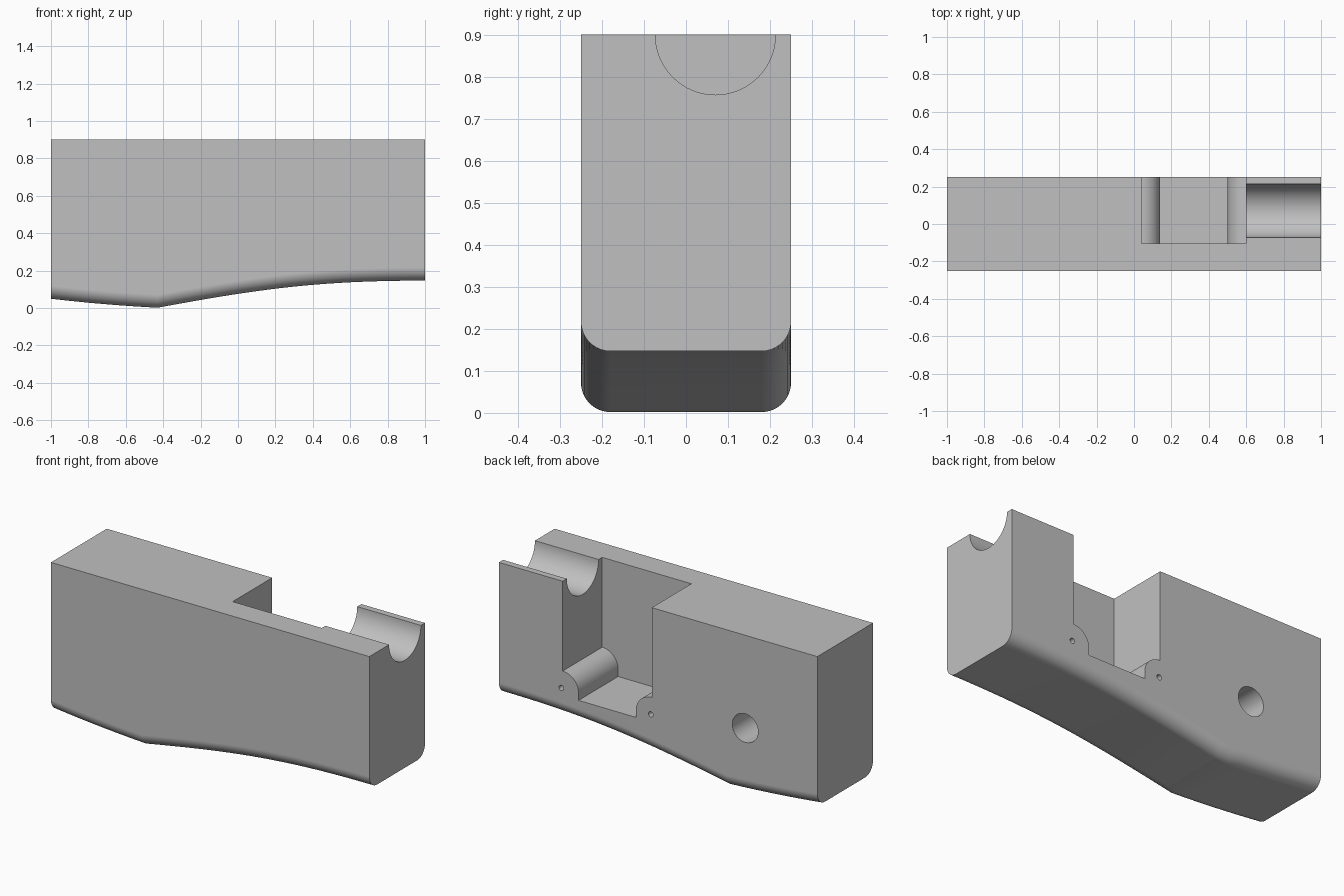
import bpy
import bmesh
import math

cube = bpy.data.objects.get("Cube")
if cube:
    bpy.data.objects.remove(cube, do_unlink=True)

grey = bpy.data.materials.new("plain grey")
grey.use_nodes = True
GREY = (0.53, 0.53, 0.53, 1)
grey.diffuse_color = GREY
grey.node_tree.nodes["Principled BSDF"].inputs["Base Color"].default_value = GREY


def loft(name, rings):
    """Skin a list of matching closed rings and cap both ends."""
    bm = bmesh.new()
    loops = [[bm.verts.new(p) for p in ring] for ring in rings]
    n = len(loops[0])
    for a, b in zip(loops, loops[1:]):
        for i in range(n):
            j = (i + 1) % n
            bm.faces.new((a[i], a[j], b[j], b[i]))
    bm.faces.new(loops[0])
    bm.faces.new(loops[-1])
    bmesh.ops.recalc_face_normals(bm, faces=bm.faces)
    mesh = bpy.data.meshes.new(name)
    bm.to_mesh(mesh)
    bm.free()
    mesh.materials.append(grey)
    obj = bpy.data.objects.new(name, mesh)
    bpy.context.collection.objects.link(obj)
    return obj


def arc(cx, cz, r, start, end, steps):
    angles = [math.radians(start + (end - start) * i / steps) for i in range(steps + 1)]
    return [(cx + r * math.cos(a), cz + r * math.sin(a)) for a in angles]


def bezier(pts, t):
    while len(pts) > 1:
        pts = [tuple(u + (v - u) * t for u, v in zip(p, q)) for p, q in zip(pts, pts[1:])]
    return pts[0]


def round_hole(name, x, z, r, floor_y, sides):
    ring = arc(x, z, r, 0, 360, sides)[:-1]
    return loft(name, [[(px, y, pz) for px, pz in ring] for y in (floor_y, 0.3)])


# Body: rounded lower edges following a kinked, sweeping underside
HALF, TOP, FILLET = 0.25, 0.9, 0.07
rear = [(-1, 0.05), (-0.72, 0.017), (-0.43, 0.002)]
sweep = [(-0.43, 0.002), (0.1, 0.1), (0.42, 0.147), (1, 0.147)]
underside = [bezier(rear, i / 8) for i in range(8)]
underside += [bezier(sweep, i / 24) for i in range(25)]


def section(x, low):
    half = arc(HALF - FILLET, low + FILLET, FILLET, -90, 0, 10) + [(HALF, TOP)]
    ring = half + [(-y, z) for y, z in reversed(half)]
    return [(x, y, z) for y, z in ring]


body = loft("body", [section(x, z) for x, z in underside])

# Pocket open to the back and top, leaving a rounded boss in each lower corner
LEFT, RIGHT, BOSS, BOSS_Z, FLOOR = 0.04, 0.6, 0.1, 0.29, 0.25
POCKET_Y = -0.105
outline = [(LEFT, 1)] + arc(LEFT, BOSS_Z, BOSS, 90, 0, 16) + [(LEFT + BOSS, FLOOR)]
outline += [(RIGHT - BOSS, FLOOR)] + arc(RIGHT, BOSS_Z, BOSS, 180, 90, 16) + [(RIGHT, 1)]
cutters = [loft("pocket_cutter", [[(x, y, z) for x, z in outline] for y in (POCKET_Y, 0.3)])]

# Half-round channel from the pocket out through the end
channel = arc(0.07, TOP, 0.143, 0, 360, 64)[:-1]
cutters.append(loft("channel_cutter", [[(x, y, z) for y, z in channel] for x in (0.5, 1.1)]))

# Blind round hole and two pin holes on the back
cutters.append(round_hole("round_hole_cutter", -0.547, 0.373, 0.081, POCKET_Y, 48))
for side, x in (("left", RIGHT + 0.008), ("right", LEFT + 0.006)):
    cutters.append(round_hole(side + "_pin_hole_cutter", x, BOSS_Z + 0.002, 0.015, 0, 20))

# Cut everything, then shade
bpy.ops.object.select_all(action="DESELECT")
body.select_set(True)
bpy.context.view_layer.objects.active = body
for cutter in cutters:
    cutter.hide_render = True
    mod = body.modifiers.new(cutter.name, "BOOLEAN")
    mod.operation = "DIFFERENCE"
    mod.solver = "EXACT"
    mod.object = cutter
    bpy.ops.object.modifier_apply(modifier=mod.name)
for cutter in cutters:
    bpy.data.objects.remove(cutter, do_unlink=True)
bpy.ops.object.shade_smooth_by_angle(angle=math.radians(30))
weighted = body.modifiers.new("weighted normals", "WEIGHTED_NORMAL")
weighted.keep_sharp = True
